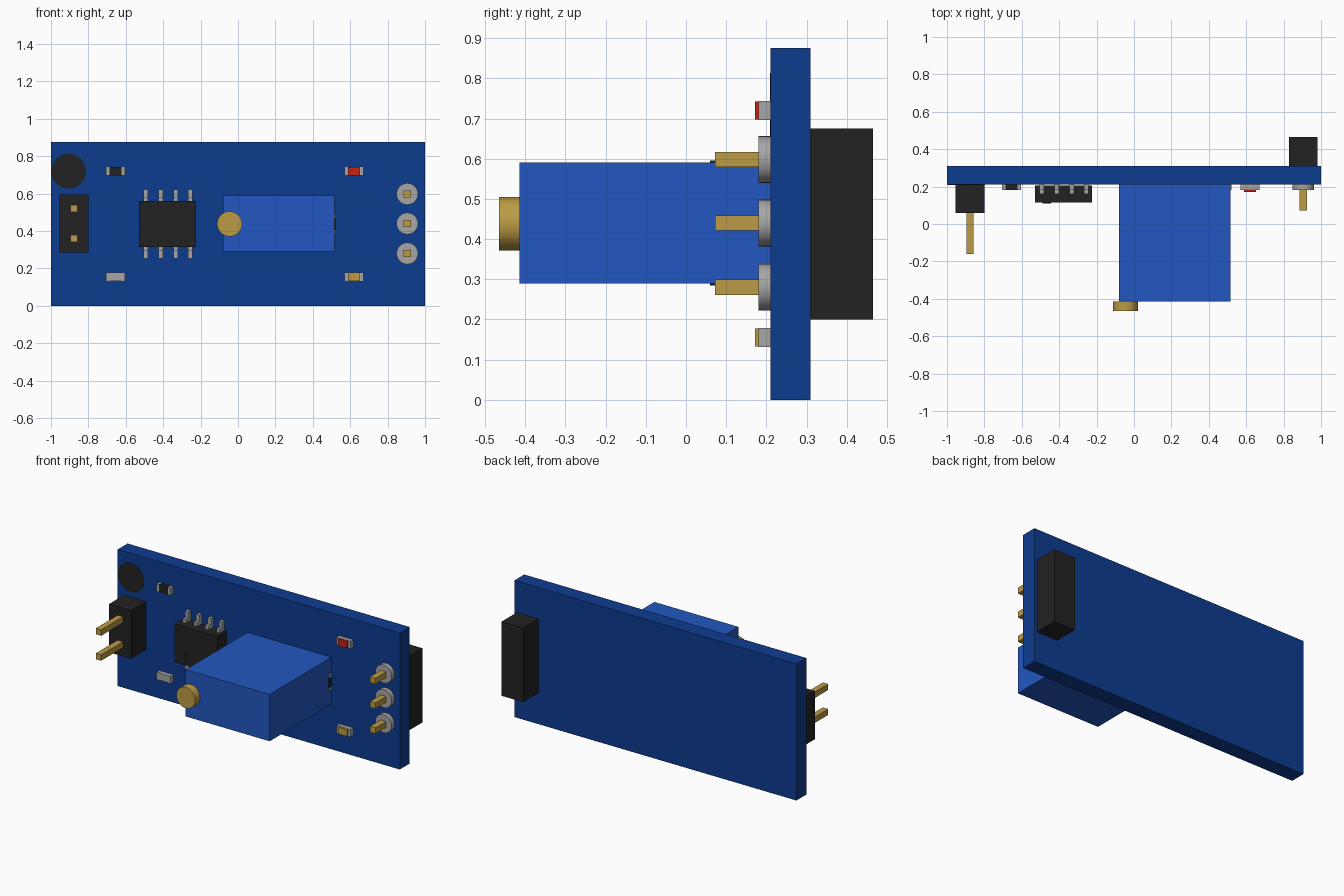
import bpy, math

cube = bpy.data.objects.get("Cube")
if cube:
    bpy.data.objects.remove(cube, do_unlink=True)


def material(name, rgb):
    m = bpy.data.materials.new(name)
    m.use_nodes = True
    col = (*rgb, 1.0)
    m.diffuse_color = col
    m.node_tree.nodes["Principled BSDF"].inputs["Base Color"].default_value = col
    return m


BOARD = material("board blue", (0.004, 0.045, 0.28))
TRIM = material("trimmer blue", (0.016, 0.095, 0.53))
BLACK = material("black plastic", (0.016, 0.016, 0.016))
GOLD = material("gold metal", (0.50, 0.33, 0.06))
SILVER = material("silver metal", (0.38, 0.38, 0.38))
RED = material("red lens", (0.58, 0.014, 0.006))


def box(name, x, y, z, mat):
    """Box from (min, max) ranges on each axis."""
    bpy.ops.mesh.primitive_cube_add(size=1, location=[sum(r) / 2 for r in (x, y, z)])
    o = bpy.context.object
    o.name = name
    o.scale = [r[1] - r[0] for r in (x, y, z)]
    bpy.ops.object.transform_apply(location=False, rotation=False, scale=True)
    o.data.materials.append(mat)
    return o


def disc(name, x, z, radius, y, mat, sides=32):
    """Cylinder along y between the two y values."""
    bpy.ops.mesh.primitive_cylinder_add(
        vertices=sides, radius=radius, depth=y[1] - y[0],
        location=(x, sum(y) / 2, z), rotation=(math.pi / 2, 0, 0))
    o = bpy.context.object
    o.name = name
    o.data.materials.append(mat)
    bpy.ops.object.shade_smooth_by_angle(angle=math.radians(35))
    return o


def span(centre, half):
    return (centre - half, centre + half)


FACE = 0.21  # y of the board's front face

# Circuit board with a dark mounting hole
box("circuit_board", (-1, 1), (FACE, 0.31), (0, 0.875), BOARD)
disc("mounting_hole", -0.905, 0.72, 0.093, (0.2085, 0.30), BLACK)

# Trimmer block and its adjusting screw
box("trimmer_body", (-0.08, 0.515), (-0.415, FACE), (0.29, 0.59), TRIM)
disc("trimmer_screw", -0.045, 0.438, 0.067, (-0.465, -0.415), GOLD)

# Rear socket, with soldered pins coming through to the front
box("rear_socket", (0.83, 0.982), (0.31, 0.465), (0.2, 0.675), BLACK)
for i, z in enumerate((0.28, 0.44, 0.598)):
    disc(f"solder_pad_{i + 1}", 0.905, z, 0.058, (0.181, FACE), SILVER)
    box(f"socket_pin_{i + 1}", span(0.905, 0.019), (0.072, FACE), span(z, 0.019), GOLD)

# Two-pin header
box("header_block", (-0.955, -0.80), (0.06, FACE), (0.285, 0.595), BLACK)
for i, z in enumerate((0.36, 0.52)):
    box(f"header_pin_{i + 1}", span(-0.877, 0.019), (-0.16, 0.07), span(z, 0.019), GOLD)

# Eight-legged chip
box("chip_body", (-0.53, -0.225), (0.115, 0.205), (0.315, 0.56), BLACK)
disc("chip_marker", -0.467, 0.375, 0.022, (0.11, 0.12), BLACK, 24)
for i in range(4):
    x = -0.494 + 0.08 * i
    for side, sign in (("upper", 1), ("lower", -1)):
        zc = 0.4375
        # foot on the board, and the shoulder running into the body
        box(f"chip_foot_{side}_{i + 1}", span(x, 0.012), (0.185, FACE),
            sorted((zc + sign * 0.10, zc + sign * 0.185)), SILVER)
        box(f"chip_shoulder_{side}_{i + 1}", span(x, 0.012), (0.16, 0.19),
            sorted((zc + sign * 0.10, zc + sign * 0.145)), SILVER)


def surface_part(name, x, z, mat, front, upright=False):
    """Small chip component: coloured body between two silver ends."""
    def piece(label, lo, hi, half, y0, m):
        along, across = (lo, hi), (-half, half)
        dx, dz = (across, along) if upright else (along, across)
        box(f"{name}_{label}", (x + dx[0], x + dx[1]), (y0, FACE),
            (z + dz[0], z + dz[1]), m)
    piece("end_a", -0.05, -0.032, 0.024, 0.181, SILVER)
    piece("end_b", 0.032, 0.05, 0.024, 0.181, SILVER)
    piece("base", -0.032, 0.032, 0.0235, 0.184, SILVER if front < 0.18 else mat)
    piece("body", -0.032, 0.032, 0.022, front, mat)


surface_part("resistor", -0.655, 0.72, BLACK, 0.182)
surface_part("capacitor", -0.655, 0.155, SILVER, 0.182)
surface_part("red_light", 0.62, 0.72, RED, 0.172)
surface_part("amber_light", 0.62, 0.155, GOLD, 0.172)
surface_part("hidden_resistor", 0.497, 0.437, BLACK, 0.182, upright=True)
